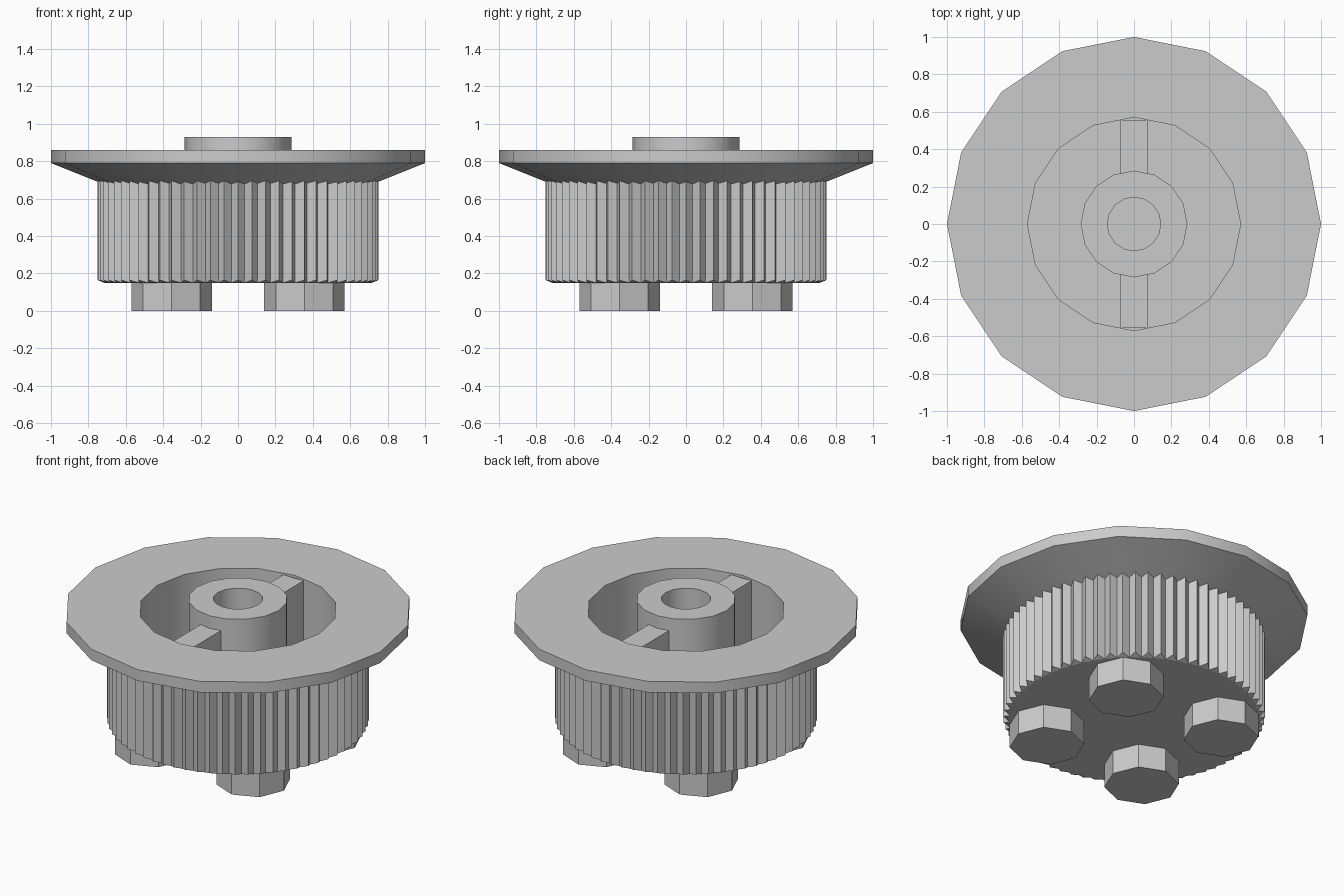
import bpy, bmesh
from math import sin, cos, pi

cube = bpy.data.objects.get("Cube")
if cube:
    bpy.data.objects.remove(cube, do_unlink=True)

grey = bpy.data.materials.new("light_grey")
grey.use_nodes = True
grey.diffuse_color = (0.6, 0.6, 0.6, 1)
grey.node_tree.nodes["Principled BSDF"].inputs["Base Color"].default_value = (0.6, 0.6, 0.6, 1)

SIDES = 16
TEETH = 64
FLOOR = 0.22


def finish(name, bm, smooth=False):
    mesh = bpy.data.meshes.new(name)
    bm.to_mesh(mesh)
    bm.free()
    mesh.materials.append(grey)
    obj = bpy.data.objects.new(name, mesh)
    bpy.context.collection.objects.link(obj)
    if smooth:
        bpy.ops.object.select_all(action='DESELECT')
        obj.select_set(True)
        bpy.context.view_layer.objects.active = obj
        bpy.ops.object.shade_smooth_by_angle(angle=pi / 6)
    return obj


def bridge(bm, lower, upper):
    n = len(lower)
    for i in range(n):
        j = (i + 1) % n
        bm.faces.new((lower[i], lower[j], upper[j], upper[i]))


def lathe(name, profile, cap_start=False, cap_end=False):
    """Revolve (radius, height) points, ordered so that faces point outward."""
    bm = bmesh.new()
    rings = []
    for r, z in profile:
        rings.append([bm.verts.new((r * cos(2 * pi * i / SIDES), r * sin(2 * pi * i / SIDES), z))
                      for i in range(SIDES)])
    for a, b in zip(rings, rings[1:]):
        bridge(bm, a, b)
    if cap_start:
        bm.faces.new(rings[0][::-1])
    if cap_end:
        bm.faces.new(rings[-1])
    return finish(name, bm, smooth=True)


def box(name, size, centre):
    bm = bmesh.new()
    bmesh.ops.create_cube(bm, size=1)
    bmesh.ops.scale(bm, vec=size, verts=bm.verts)
    bmesh.ops.translate(bm, vec=centre, verts=bm.verts)
    return finish(name, bm)


# Flange with conical underside and the round well inside it
lathe("flange_and_well", [(0.70, 0.67), (1, 0.79), (1, 0.86), (0.57, 0.86), (0.57, FLOOR)],
      cap_end=True)

# Hollow centre hub
lathe("hub", [(0.285, FLOOR), (0.285, 0.93), (0.143, 0.93), (0.143, FLOOR)])

# Ribs joining the hub to the well wall
for side, name in ((1, "back_rib"), (-1, "front_rib")):
    box(name, (0.143, 0.30, 0.85 - FLOOR), (0, side * 0.406, (0.85 + FLOOR) / 2))

# Toothed drum, with tooth tips chamfered at the bottom
bm = bmesh.new()
bottom, top, base = [], [], []
for i in range(2 * TEETH):
    tip = i % 2 == 0
    r = 0.752 if tip else 0.715
    x, y = r * cos(pi * i / TEETH), r * sin(pi * i / TEETH)
    bottom.append(bm.verts.new((x, y, 0.165 if tip else 0.15)))
    top.append(bm.verts.new((x, y, 0.72)))
    if not tip:
        base.append(bottom[-1])
bridge(bm, bottom, top)
for i in range(TEETH):
    bm.faces.new((base[i - 1], base[i], bottom[2 * i]))
bm.faces.new(base[::-1])
bmesh.ops.recalc_face_normals(bm, faces=bm.faces)
finish("toothed_drum", bm)

# Four octagonal feet
for x, side in ((0.355, "left"), (-0.355, "right")):
    for y, end in ((-0.355, "front"), (0.355, "back")):
        bm = bmesh.new()
        bmesh.ops.create_cone(bm, cap_ends=True, segments=8, radius1=0.215, radius2=0.215, depth=0.16)
        bmesh.ops.translate(bm, vec=(x, y, 0.08), verts=bm.verts)
        finish(f"{end}_{side}_foot", bm)
